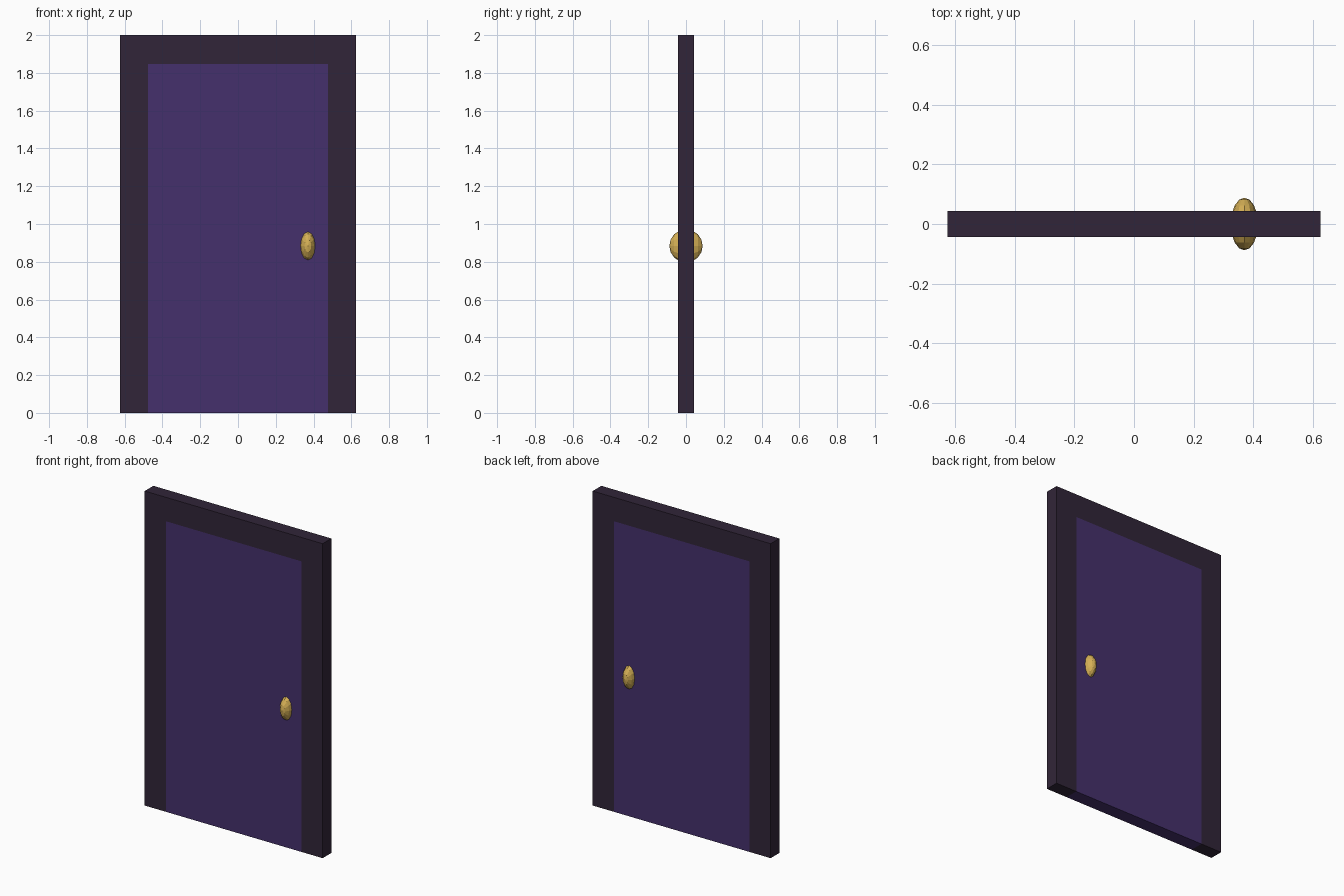
import bpy, bmesh, math
from mathutils import Matrix

if "Cube" in bpy.data.objects:
    bpy.data.objects.remove(bpy.data.objects["Cube"])

T = 0.0435  # half thickness of the whole slab


def material(name, rgb):
    m = bpy.data.materials.new(name)
    lin = [(c / 255 / 12.92) if c < 11 else ((c / 255 + 0.055) / 1.055) ** 2.4 for c in rgb]
    m.diffuse_color = (*lin, 1)
    m.use_nodes = True
    m.node_tree.nodes["Principled BSDF"].inputs["Base Color"].default_value = m.diffuse_color
    return m


def add_object(name, bm, mat):
    bmesh.ops.recalc_face_normals(bm, faces=bm.faces)
    me = bpy.data.meshes.new(name)
    bm.to_mesh(me)
    bm.free()
    me.materials.append(mat)
    ob = bpy.data.objects.new(name, me)
    bpy.context.collection.objects.link(ob)
    return ob


def slab(name, outline, mat):
    """Extrude an x-z outline through the full thickness."""
    bm = bmesh.new()
    f = bm.faces.new([bm.verts.new((x, -T, z)) for x, z in outline])
    ext = bmesh.ops.extrude_face_region(bm, geom=[f])
    verts = [v for v in ext["geom"] if isinstance(v, bmesh.types.BMVert)]
    bmesh.ops.translate(bm, verts=verts, vec=(0, 2 * T, 0))
    return add_object(name, bm, mat)


frame_mat = material("dark plum", (49, 37, 56))
door_mat = material("purple", (69, 48, 108))
brass_mat = material("brass", (212, 175, 85))

W, D, H, DH = 0.626, 0.476, 2.0, 1.848

# Door frame: an upside-down U
slab("door_frame", [(-W, 0), (-W, H), (W, H), (W, 0),
                    (D, 0), (D, DH), (-D, DH), (-D, 0)], frame_mat)

# Door panel, flush with the frame
slab("door_panel", [(-D, 0), (-D, DH), (D, DH), (D, 0)], door_mat)

# Knob: faceted flattened ball passing through the door, poles along y
bm = bmesh.new()
bmesh.ops.create_uvsphere(bm, u_segments=12, v_segments=8, radius=1)
bmesh.ops.transform(bm, verts=bm.verts,
                    matrix=Matrix.Diagonal((0.046, 0.088, 0.088, 1))
                    @ Matrix.Rotation(math.radians(90), 4, 'X'))
knob = add_object("door_knob", bm, brass_mat)
knob.location = (0.37, 0, 0.884)
